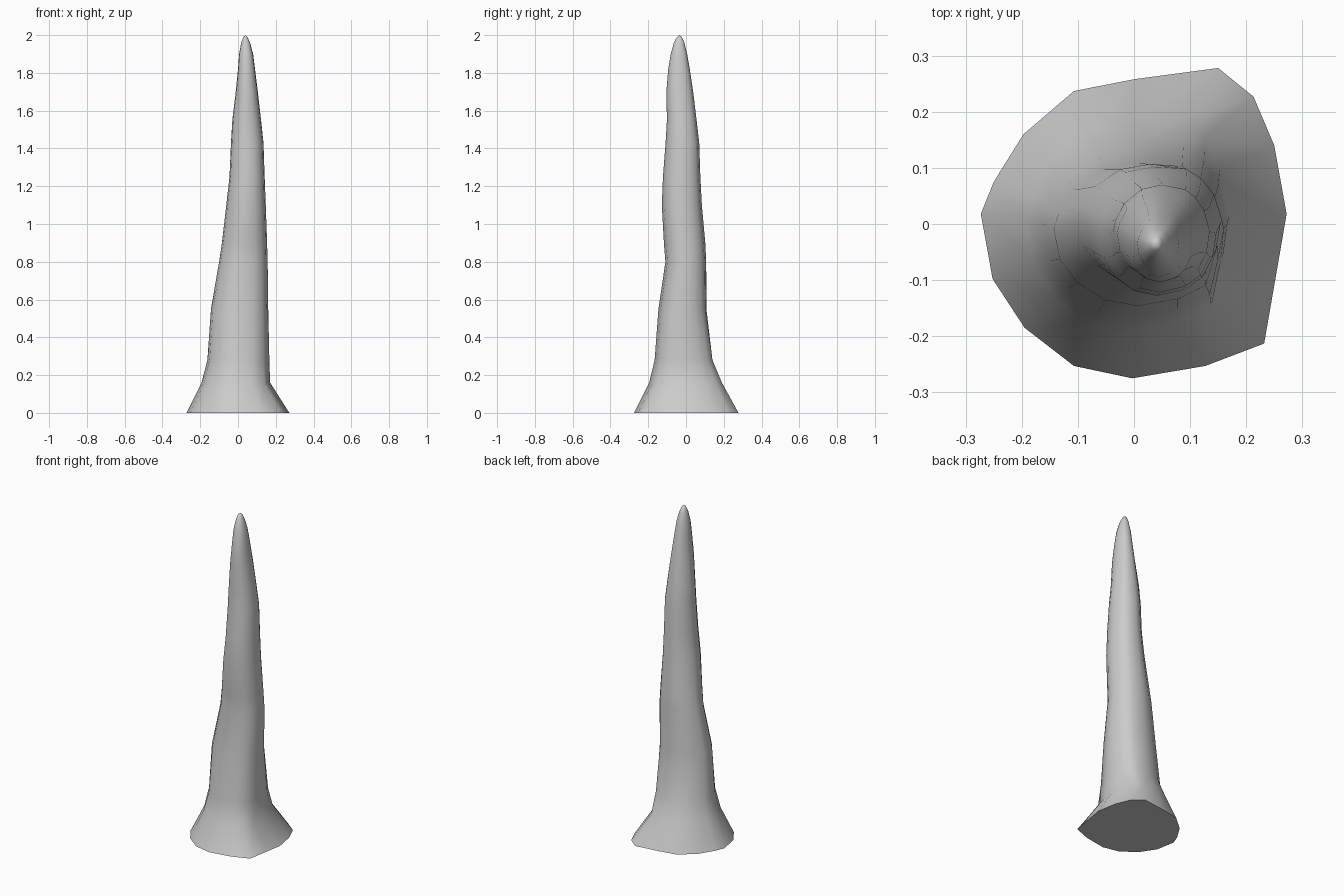
import bpy, bmesh, math

if "Cube" in bpy.data.objects:
    bpy.data.objects.remove(bpy.data.objects["Cube"])

# Irregular foot outline, counter-clockwise from +x
foot = [(.272, .018), (.25, .14), (.213, .227), (.15, .278), (0, .258), (-.107, .237),
        (-.197, .16), (-.25, .075), (-.273, .018), (-.252, -.098), (-.195, -.185),
        (-.107, -.253), (-.003, -.275), (.127, -.253), (.232, -.213), (.252, -.098)]

# Cross-section limits: z, xmin, xmax, ymin, ymax
rings = [(0, -.273, .272, -.275, .278), (.16, -.193, .17, -.195, .19),
         (.28, -.162, .166, -.166, .14), (.55, -.143, .16, -.146, .108),
         (.8, -.1, .157, -.109, .107), (.9, -.085, .154, -.117, .102),
         (1.1, -.062, .147, -.128, .084), (1.25, -.045, .141, -.122, .076),
         (1.43, -.037, .135, -.108, .07), (1.55, -.03, .122, -.101, .056),
         (1.7, -.012, .105, -.104, .038), (1.82, .0, .09, -.094, .02),
         (1.9, .006, .08, -.081, .006), (1.96, .017, .064, -.064, -.009),
         (1.99, .028, .05, -.048, -.022)]


def ring_points(z, x0, x1, y0, y1):
    # The angular foot shape relaxes into a rounder section higher up
    w = max(0, 1 - z / .9) * .7 + .15 if z else 1
    pts = []
    for px, py in foot:
        u, v = px / .273, py / .277
        a = math.atan2(v, u)
        pts.append((u * w + math.cos(a) * (1 - w), v * w + math.sin(a) * (1 - w)))
    xs, ys = [p[0] for p in pts], [p[1] for p in pts]
    return [(x0 + (x1 - x0) * (u - min(xs)) / (max(xs) - min(xs)),
             y0 + (y1 - y0) * (v - min(ys)) / (max(ys) - min(ys)), z) for u, v in pts]


# Tapering leaning spike lofted through the sections
bm = bmesh.new()
loops = [[bm.verts.new(p) for p in ring_points(*r)] for r in rings]
n = len(foot)
for a, b in zip(loops, loops[1:]):
    for i in range(n):
        j = (i + 1) % n
        bm.faces.new((a[i], a[j], b[j], b[i]))
tip = bm.verts.new((.04, -.035, 2))
for i in range(n):
    bm.faces.new((loops[-1][i], loops[-1][(i + 1) % n], tip))
bm.faces.new(loops[0][::-1])
bmesh.ops.recalc_face_normals(bm, faces=bm.faces[:])
mesh = bpy.data.meshes.new("spike")
bm.to_mesh(mesh)
bm.free()
spike = bpy.data.objects.new("spike", mesh)
bpy.context.collection.objects.link(spike)
bpy.context.view_layer.objects.active = spike
spike.select_set(True)
bpy.ops.object.shade_smooth_by_angle(angle=math.radians(50))
